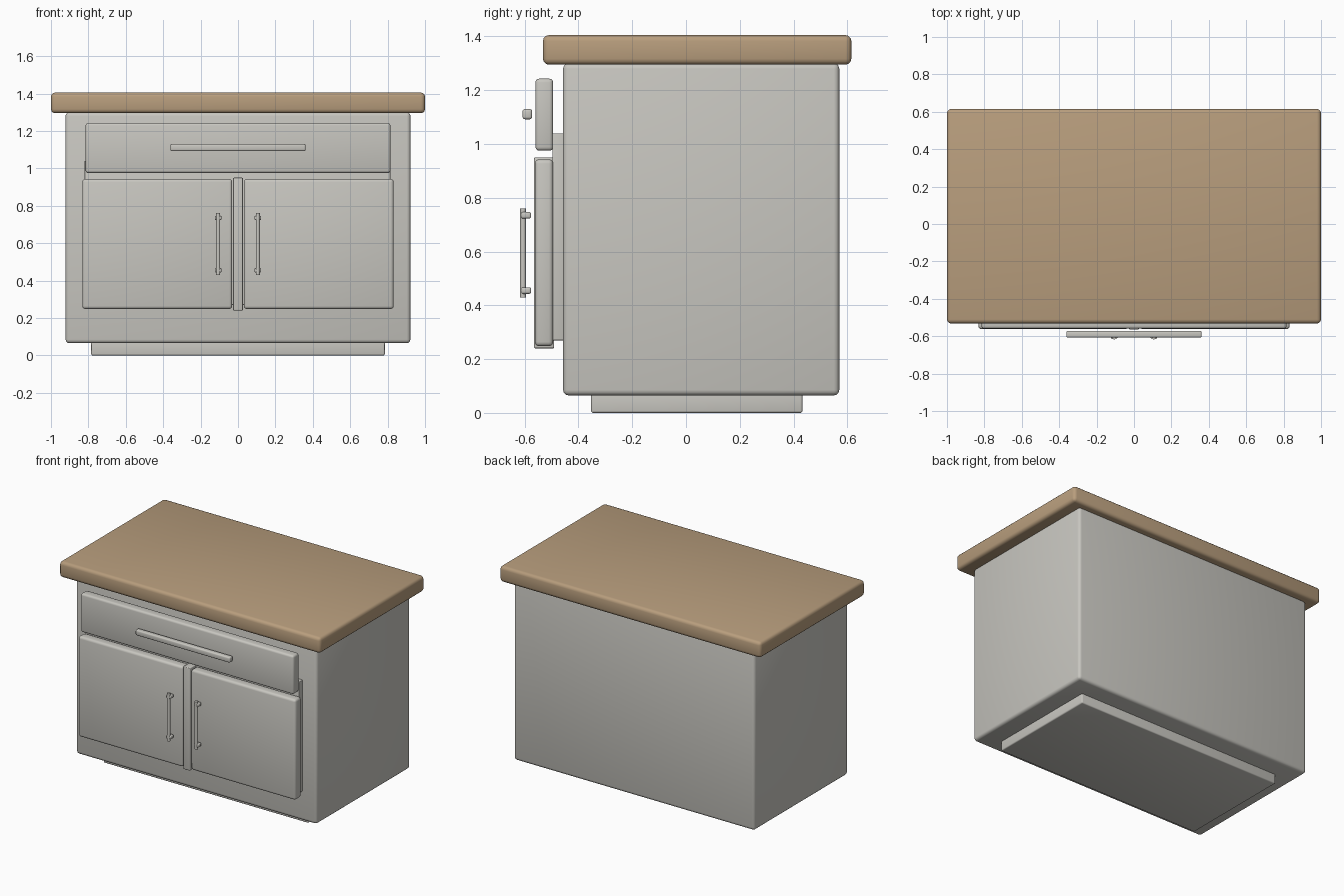
import bpy, math

if "Cube" in bpy.data.objects:
    bpy.data.objects.remove(bpy.data.objects["Cube"])


def material(name, rgb):
    m = bpy.data.materials.new(name)
    m.diffuse_color = (*rgb, 1)
    m.use_nodes = True
    m.node_tree.nodes["Principled BSDF"].inputs["Base Color"].default_value = m.diffuse_color
    return m


GREY = material("warm grey paint", (0.58, 0.57, 0.53))
WOOD = material("light wood", (0.48, 0.34, 0.205))


def finish(ob, name, mat, bevel, segments=3):
    ob.name = name
    ob.data.materials.append(mat)
    if bevel:
        b = ob.modifiers.new("rounded edges", "BEVEL")
        b.width = bevel
        b.segments = segments
        b.limit_method = "ANGLE"
        b.angle_limit = math.radians(40)
    bpy.ops.object.select_all(action="DESELECT")
    ob.select_set(True)
    bpy.context.view_layer.objects.active = ob
    if bevel:
        bpy.ops.object.modifier_apply(modifier=b.name)
    bpy.ops.object.shade_smooth_by_angle(angle=math.radians(35))
    return ob


def box(name, x, y, z, bevel, mat=GREY):
    # Rounded box from its (min, max) extents on each axis
    spans = (x, y, z)
    bpy.ops.mesh.primitive_cube_add(size=1, location=[(a + b) / 2 for a, b in spans])
    ob = bpy.context.object
    ob.scale = [b - a for a, b in spans]
    bpy.ops.object.transform_apply(location=False, rotation=False, scale=True)
    return finish(ob, name, mat, bevel)


def rod(name, centre, radius, length, along_y=False, bevel=0.0):
    bpy.ops.mesh.primitive_cylinder_add(
        vertices=20, radius=radius, depth=length, location=centre,
        rotation=(math.pi / 2 if along_y else 0, 0, 0))
    return finish(bpy.context.object, name, GREY, bevel, 2)


# Cabinet carcass, plinth and worktop
box("plinth", (-0.785, 0.785), (-0.353, 0.433), (0, 0.085), 0.008)
box("cabinet_body", (-0.922, 0.922), (-0.457, 0.57), (0.065, 1.30), 0.02)
box("worktop", (-1, 1), (-0.532, 0.615), (1.295, 1.405), 0.022, WOOD)

# Front frame plate, centre post and drawer
box("front_frame", (-0.82, 0.815), (-0.497, -0.45), (0.27, 1.04), 0.003)
box("centre_post", (-0.026, 0.026), (-0.565, -0.49), (0.24, 0.95), 0.005)
box("drawer_front", (-0.815, 0.815), (-0.56, -0.494), (0.975, 1.243), 0.014)
box("drawer_handle", (-0.362, 0.362), (-0.608, -0.572), (1.092, 1.13), 0.009)

# Pair of doors, each with a bar handle on two pegs
for side, s in (("left", -1), ("right", 1)):
    box(side + "_door", sorted((s * 0.031, s * 0.832)), (-0.562, -0.494),
        (0.248, 0.943), 0.016)
    x = s * 0.106
    rod(side + "_door_handle", (x, -0.606, 0.595), 0.011, 0.33)
    for label, z in (("lower", 0.455), ("upper", 0.735)):
        box(f"{side}_{label}_handle_peg", (x - 0.018, x + 0.018),
            (-0.613, -0.576), (z - 0.012, z + 0.012), 0.007)
